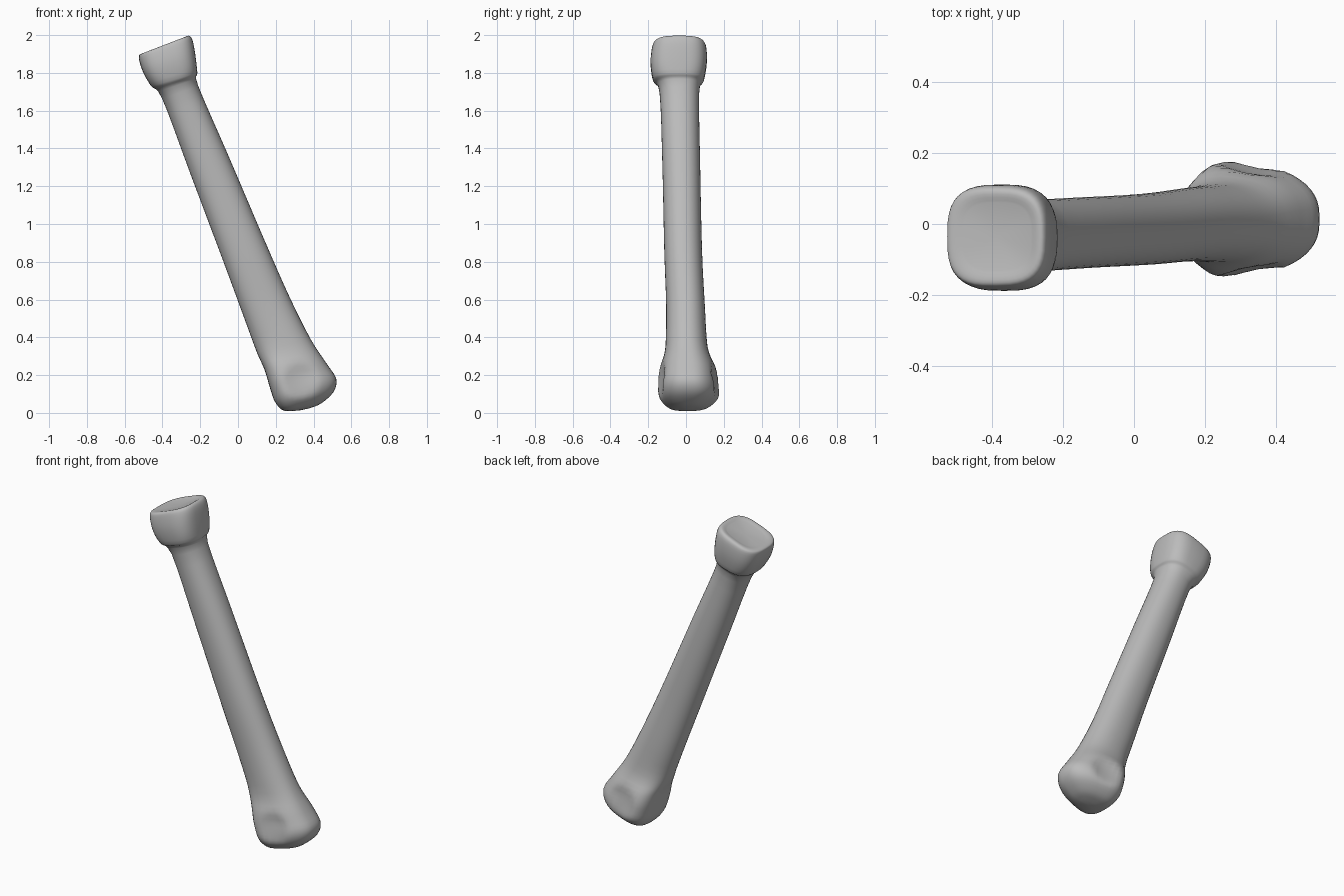
import bpy
import bmesh
from math import cos, sin, pi
from mathutils import Vector

old = bpy.data.objects.get("Cube")
if old:
    bpy.data.objects.remove(old, do_unlink=True)

SIDES = 40
STEPS = 4

# Cross-sections from the lower joint to the upper joint:
# left x, left z, right x, right z, back-to-front limits y0, y1
SECTIONS = [
    (.29, .01, .38, .025, -.03, .04),
    (.235, .015, .44, .05, -.09, .11),
    (.195, .06, .505, .11, -.14, .17),
    (.17, .13, .52, .18, -.155, .18),
    (.14, .23, .47, .26, -.14, .16),
    (.1, .32, .385, .39, -.11, .115),
    (.03, .51, .27, .62, -.105, .1),
    (-.077, .8, .14, .915, -.115, .085),
    (-.25, 1.26, -.05, 1.36, -.125, .075),
    (-.4, 1.66, -.21, 1.73, -.14, .07),
    (-.46, 1.73, -.215, 1.8, -.175, .095),
    (-.505, 1.81, -.225, 1.89, -.188, .11),
    (-.525, 1.88, -.24, 1.97, -.18, .108),
    (-.515, 1.9, -.26, 1.997, -.165, .092),
    (-.48, 1.908, -.29, 1.98, -.13, .06),
]


def catmull(a, b, c, d, t):
    """Smooth blend between sections b and c."""
    return [(2 * q + (r - p) * t + (2 * p - 5 * q + 4 * r - s) * t * t
             + (3 * q - p - 3 * r + s) * t ** 3) / 2
            for p, q, r, s in zip(a, b, c, d)]


def rounded(v, power):
    return (1 if v >= 0 else -1) * abs(v) ** (2 / power)


def ring_points(section):
    """Rounded-square outline, squarer at the joints."""
    xl, zl, xr, zr, y0, y1 = section
    left, right = Vector((xl, 0, zl)), Vector((xr, 0, zr))
    height = (zl + zr) / 2
    lower = max(0, min(1, (.4 - height) / .2))
    upper = max(0, min(1, (height - 1.7) / .1))
    power = 2.2 + .5 * lower + .8 * upper
    for i in range(SIDES):
        a = 2 * pi * i / SIDES
        u, v = rounded(cos(a), power), rounded(sin(a), power)
        point = (left + right) / 2 + (right - left) / 2 * u
        # the lower joint is broader on its inner side
        half = (y1 - y0) / 2 * (1 - .22 * lower * (u + .3))
        point.y = (y0 + y1) / 2 + half * v
        yield point


def press_facet(bm, side):
    """Shallow hollow on one flank of the lower joint."""
    centre = Vector((.33, .17))
    for vert in bm.verts:
        if vert.co.y * side > .05:
            d = (Vector((vert.co.x, vert.co.z)) - centre).length / .095
            if d < 1:
                vert.co.y -= side * .022 * (1 - d * d)


# Whole bone as one smooth loft
bm = bmesh.new()
rings = []
last = len(SECTIONS) - 1
for i in range(last):
    near = [SECTIONS[max(0, min(last, j))] for j in range(i - 1, i + 3)]
    for s in range(STEPS):
        rings.append(catmull(*near, s / STEPS))
rings.append(SECTIONS[last])
loops = [[bm.verts.new(p) for p in ring_points(r)] for r in rings]
for low, high in zip(loops, loops[1:]):
    for i in range(SIDES):
        j = (i + 1) % SIDES
        bm.faces.new((low[i], low[j], high[j], high[i]))

# Joint end caps, the upper one slightly dished
for loop, shift in ((loops[0], -.003), (loops[-1], -.008)):
    middle = sum((v.co for v in loop), Vector()) / SIDES
    tip = bm.verts.new(middle + Vector((0, 0, shift)))
    for i in range(SIDES):
        bm.faces.new((loop[i], loop[(i + 1) % SIDES], tip))

for side in (-1, 1):
    press_facet(bm, side)
bmesh.ops.recalc_face_normals(bm, faces=bm.faces)

mesh = bpy.data.meshes.new("long_bone")
bm.to_mesh(mesh)
bm.free()
bone = bpy.data.objects.new("long_bone", mesh)
bpy.context.collection.objects.link(bone)

# Plain grey surface
grey = bpy.data.materials.new("bone_grey")
grey.use_nodes = True
colour = (.5, .5, .5, 1)
grey.diffuse_color = colour
grey.node_tree.nodes["Principled BSDF"].inputs["Base Color"].default_value = colour
mesh.materials.append(grey)

bpy.context.view_layer.objects.active = bone
bone.select_set(True)
bpy.ops.object.shade_smooth_by_angle(angle=.7)
